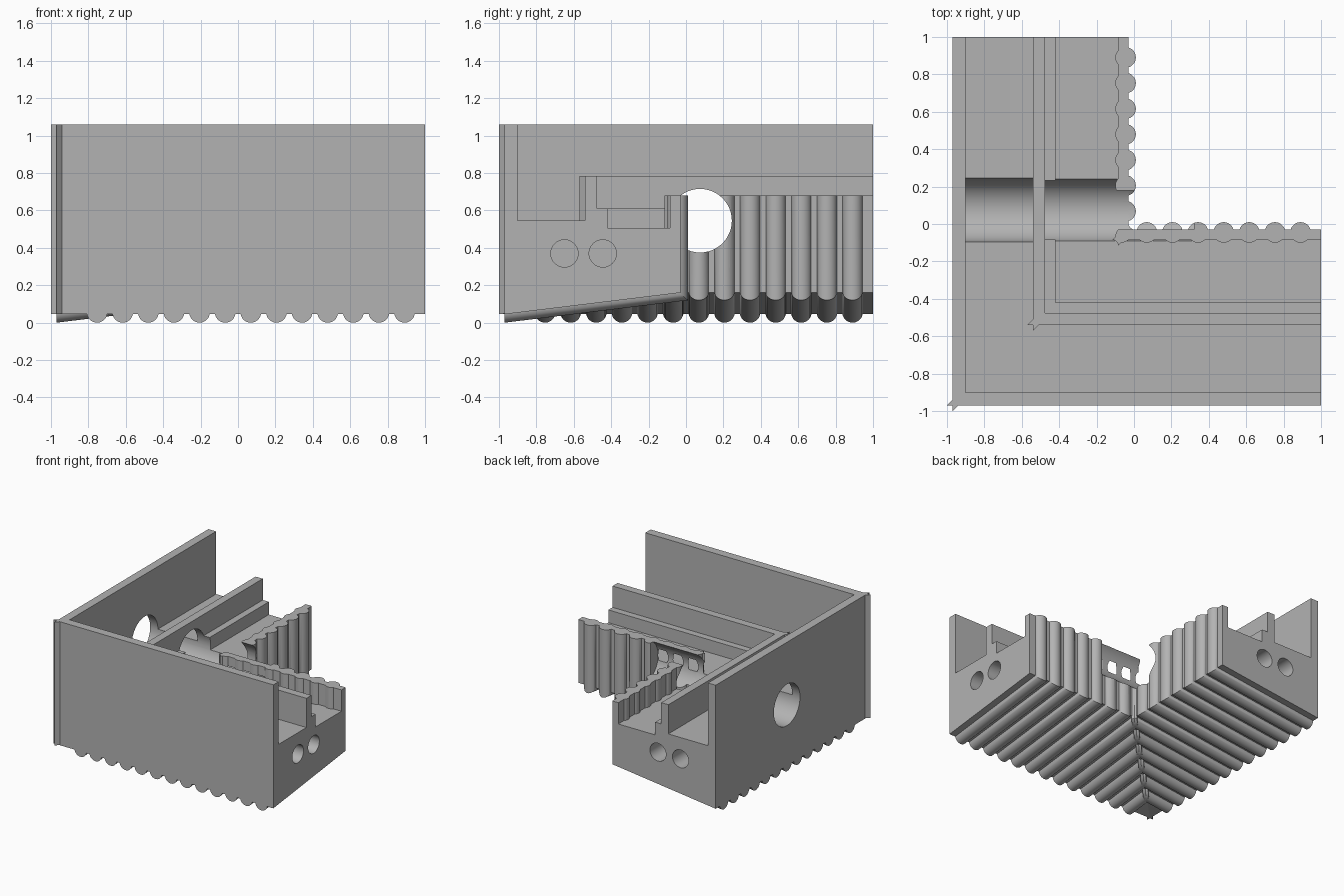
import bpy, bmesh, math
from mathutils import Vector, Matrix

if "Cube" in bpy.data.objects:
    bpy.data.objects.remove(bpy.data.objects["Cube"])

grey = bpy.data.materials.new("plain grey")
grey.use_nodes = True
grey.diffuse_color = (0.45, 0.45, 0.45, 1)
grey.node_tree.nodes["Principled BSDF"].inputs["Base Color"].default_value = grey.diffuse_color

LAP = 0.03            # how far each arm runs past the mitre
PITCH = 0.137
R = 0.055             # rib radius
SWAP = Matrix(((0, 1, 0, 0), (1, 0, 0, 0), (0, 0, 1, 0), (0, 0, 0, 1)))

# Cross-section of an arm: tall outer wall, stepped ridge, low inner wall, sloping underside
PROFILE = [(-0.97, 0.045), (-0.03, 0.16), (-0.03, 0.68), (-0.085, 0.68),
           (-0.085, 0.505), (-0.42, 0.505), (-0.42, 0.61), (-0.475, 0.61),
           (-0.475, 0.785), (-0.54, 0.785), (-0.54, 0.545), (-0.9, 0.545),
           (-0.9, 1.06), (-0.97, 1.06)]


def loft(bm, rings):
    """Skin a row of point rings and cap both ends."""
    loops = [[bm.verts.new(p) for p in ring] for ring in rings]
    n = len(loops[0])
    for a, b in zip(loops, loops[1:]):
        for i in range(n):
            j = (i + 1) % n
            bm.faces.new((a[i], a[j], b[j], b[i]))
    bm.faces.new(loops[0])
    bm.faces.new(loops[-1])


def finish(name, bm, swap=False):
    if swap:
        bm.transform(SWAP)
    bmesh.ops.recalc_face_normals(bm, faces=bm.faces[:])
    mesh = bpy.data.meshes.new(name)
    bm.to_mesh(mesh)
    bm.free()
    mesh.materials.append(grey)
    obj = bpy.data.objects.new(name, mesh)
    bpy.context.collection.objects.link(obj)
    return obj


def arm(name, swap):
    bm = bmesh.new()
    loft(bm, [[(y - LAP, y, z) for y, z in PROFILE], [(1, y, z) for y, z in PROFILE]])
    return finish(name, bm, swap)


def ribs(name, swap):
    """Half-round ribs running under the arm and up its inner wall."""
    bm = bmesh.new()
    slope = 0.115 / 0.94
    for k in range(-6, 7):
        x = (k + 0.5) * PITCH
        rib = bmesh.new()
        rings = [[], [], []]
        for i in range(28):
            t = math.tau * i / 28
            px, s = x + R * math.cos(t), R * math.sin(t)
            y = -0.045 - s
            rings[0].append((px, -0.97, 0.055 + s))
            rings[1].append((px, y, 0.055 + slope * (y + 0.97) + s))
            rings[2].append((px, y, 0.68))
        loft(rib, rings)
        # trim at the mitre
        bmesh.ops.bisect_plane(rib, geom=rib.verts[:] + rib.edges[:] + rib.faces[:],
                               plane_co=(-LAP, 0, 0), plane_no=(-1, 1, 0), clear_outer=True)
        bmesh.ops.holes_fill(rib, edges=[e for e in rib.edges if e.is_boundary], sides=0)
        part = bpy.data.meshes.new("rib")
        rib.to_mesh(part)
        rib.free()
        bm.from_mesh(part)
        bpy.data.meshes.remove(part)
    return finish(name, bm, swap)


def rod(name, x0, x1, y, z, r, swap=False):
    """Cylinder along the arm, used as a cutter."""
    bm = bmesh.new()
    loft(bm, [[(x, y + r * math.cos(math.tau * i / 48), z + r * math.sin(math.tau * i / 48))
               for i in range(48)] for x in (x0, x1)])
    obj = finish(name, bm, swap)
    obj.hide_render = True
    return obj


def cut(obj, cutter):
    mod = obj.modifiers.new("hole", "BOOLEAN")
    mod.operation = "DIFFERENCE"
    mod.solver = "EXACT"
    mod.object = cutter
    bpy.context.view_layer.objects.active = obj
    bpy.ops.object.modifier_apply(modifier=mod.name)


# One large round passage crosses the corner
passage = rod("passage_cutter", -1.2, 0.32, 0.075, 0.545, 0.17)
cutters = [passage]
parts = []
for label, swap in (("front", False), ("side", True)):
    body = arm(label + "_arm", swap)
    rib_set = ribs(label + "_arm_ribs", swap)
    cut(body, passage)
    cut(rib_set, passage)
    # pair of pin sockets in the end face
    for y in (-0.65, -0.445):
        pin = rod("socket_cutter", 0.6, 1.1, y, 0.37, 0.073, swap)
        cut(body, pin)
        cutters.append(pin)
    parts += [body, rib_set]

for c in cutters:
    bpy.data.objects.remove(c)

bpy.ops.object.select_all(action="DESELECT")
for p in parts:
    p.select_set(True)
bpy.context.view_layer.objects.active = parts[0]
bpy.ops.object.shade_smooth_by_angle(angle=math.radians(30))
